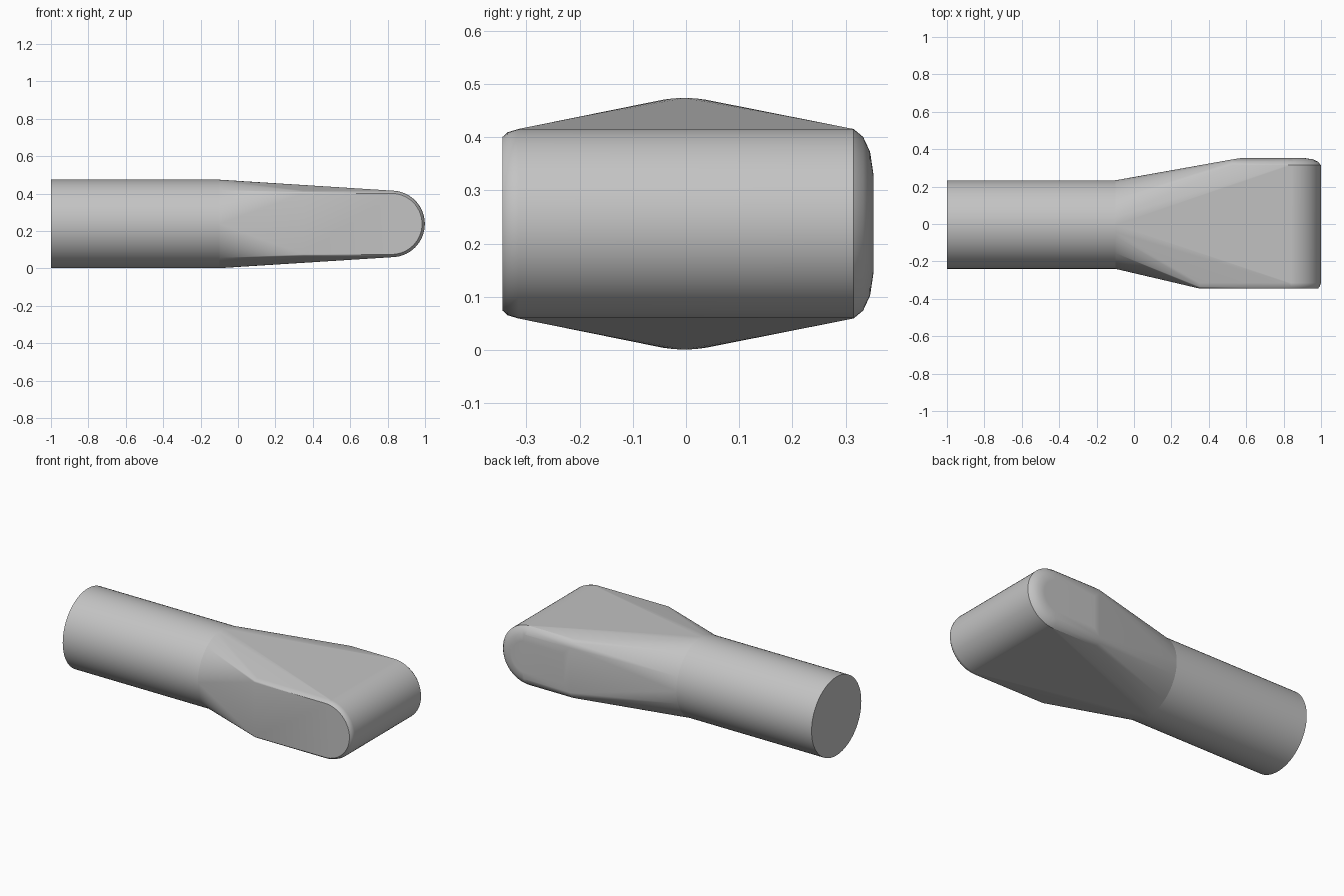
import bpy, bmesh
from math import sin, cos, pi, radians

cube = bpy.data.objects.get("Cube")
if cube:
    bpy.data.objects.remove(cube, do_unlink=True)

R = 0.2365          # handle radius
MID_Z = 0.2375      # height of the centre line
MID_Y = -0.003
JOINT_X = -0.1      # where handle meets head
NOSE_X = 0.821      # centre of the rounded nose

grey = bpy.data.materials.new("plain_grey")
grey.use_nodes = True
colour = (0.55, 0.55, 0.55, 1)
grey.diffuse_color = colour
grey.node_tree.nodes["Principled BSDF"].inputs["Base Color"].default_value = colour


def ring(x, sides=72):
    """Circle across the handle at x."""
    return [(x, MID_Y + R * cos(2 * pi * i / sides), MID_Z + R * sin(2 * pi * i / sides))
            for i in range(sides)]


def slice_outline(y, radius, back_x, steps=28):
    """Side outline of the head: round nose, straight back end."""
    arc = [(NOSE_X + radius * cos(a), y, MID_Z + radius * sin(a))
           for a in (-pi / 2 + pi * i / steps for i in range(steps + 1))]
    return arc + [(back_x, y, MID_Z + radius), (back_x, y, MID_Z - radius)]


def finish(name, bm, angle):
    bmesh.ops.recalc_face_normals(bm, faces=bm.faces)
    mesh = bpy.data.meshes.new(name)
    bm.to_mesh(mesh)
    bm.free()
    mesh.materials.append(grey)
    obj = bpy.data.objects.new(name, mesh)
    bpy.context.collection.objects.link(obj)
    bpy.ops.object.select_all(action="DESELECT")
    obj.select_set(True)
    bpy.context.view_layer.objects.active = obj
    bpy.ops.object.shade_smooth_by_angle(angle=radians(angle))
    weighted = obj.modifiers.new("weighted_normals", "WEIGHTED_NORMAL")
    weighted.keep_sharp = True


# Handle: straight round bar with a flat end
bm = bmesh.new()
end = [bm.verts.new(p) for p in ring(-1)]
joint = [bm.verts.new(p) for p in ring(JOINT_X)]
bm.faces.new(end)
for i in range(len(end)):
    j = (i + 1) % len(end)
    bm.faces.new((end[i], end[j], joint[j], joint[i]))
finish("handle", bm, 30)

# Head: skin stretched from the handle ring to a wide, round-nosed block
slices = [(-0.345, 0.163, 0.35), (-0.335, 0.172, 0.35), (-0.315, 0.178, 0.35),
          (0.315, 0.178, 0.53), (0.333, 0.163, 0.52),
          (0.346, 0.135, 0.53), (0.352, 0.095, 0.57)]
bm = bmesh.new()
for p in ring(JOINT_X):
    bm.verts.new(p)
for y, radius, back_x in slices:
    for p in slice_outline(y, radius, back_x):
        bm.verts.new(p)
bmesh.ops.convex_hull(bm, input=bm.verts)
bmesh.ops.delete(bm, geom=[v for v in bm.verts if not v.link_faces], context="VERTS")
hidden = [f for f in bm.faces if all(abs(v.co.x - JOINT_X) < 1e-4 for v in f.verts)]
bmesh.ops.delete(bm, geom=hidden, context="FACES")
bmesh.ops.dissolve_limit(bm, angle_limit=radians(0.5), verts=bm.verts, edges=bm.edges)
finish("head", bm, 28)
